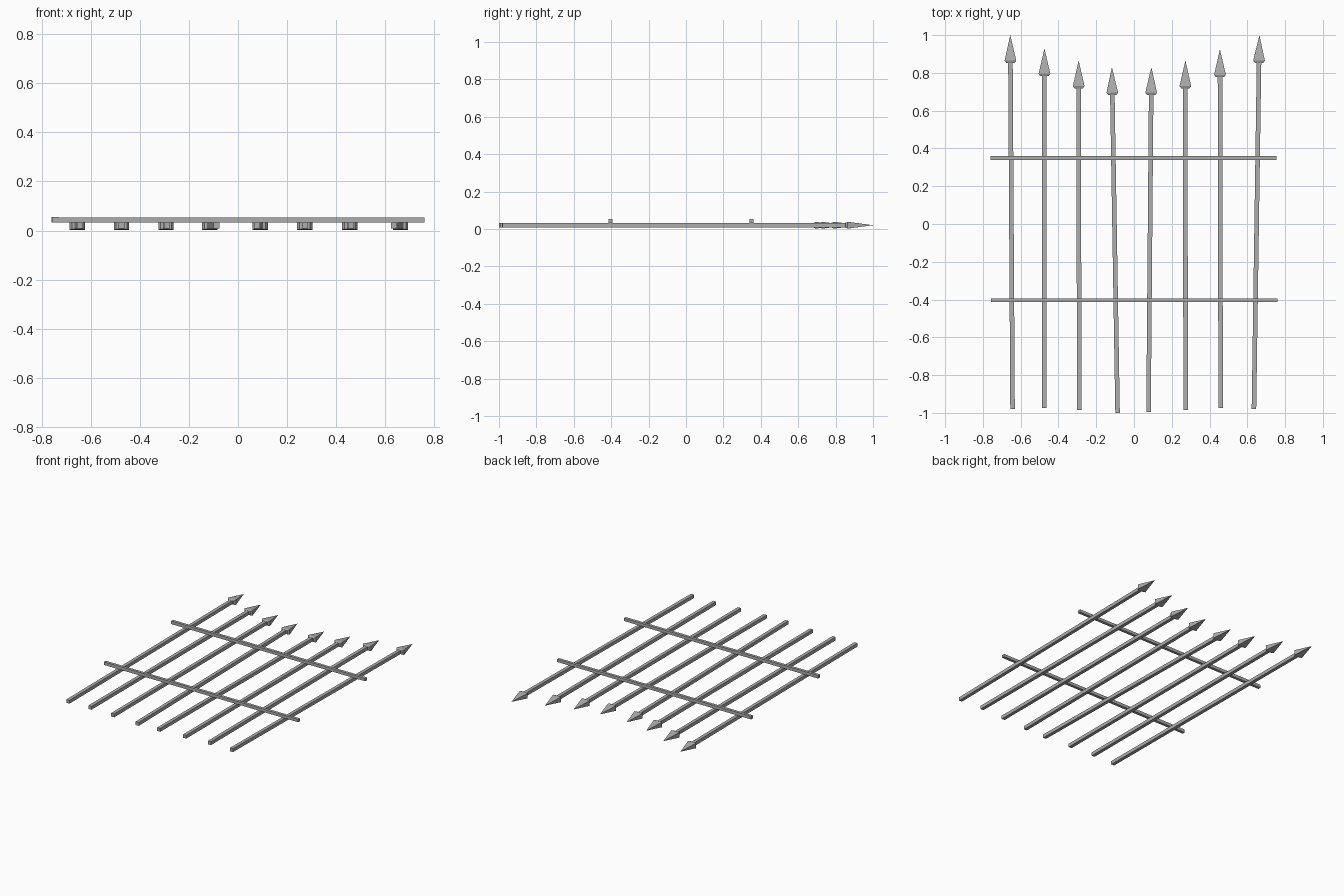
import bpy
import bmesh
from mathutils import Vector

cube = bpy.data.objects.get("Cube")
if cube:
    bpy.data.objects.remove(cube, do_unlink=True)

iron = bpy.data.materials.new("grey_iron")
iron.use_nodes = True
iron.diffuse_color = (0.42, 0.42, 0.42, 1)
iron.node_tree.nodes["Principled BSDF"].inputs["Base Color"].default_value = (0.42, 0.42, 0.42, 1)


def loft(name, sections):
    """Skin rectangles (centre, across vector, height); a zero size ends in a point."""
    bm = bmesh.new()
    rings = []
    for centre, across, height in sections:
        up = Vector((0, 0, height / 2))
        half = across / 2
        rings.append([bm.verts.new(centre + a * half + b * up)
                      for a, b in ((-1, -1), (1, -1), (1, 1), (-1, 1))])
    for low, high in zip(rings, rings[1:]):
        for i in range(4):
            j = (i + 1) % 4
            bm.faces.new((low[i], low[j], high[j], high[i]))
    bm.faces.new(rings[0][::-1])
    bm.faces.new(rings[-1])
    bmesh.ops.remove_doubles(bm, verts=bm.verts, dist=0.0001)
    bmesh.ops.recalc_face_normals(bm, faces=bm.faces)
    mesh = bpy.data.meshes.new(name)
    bm.to_mesh(mesh)
    bm.free()
    mesh.materials.append(iron)
    obj = bpy.data.objects.new(name, mesh)
    bpy.context.collection.objects.link(obj)


BAR_Z = 0.02
# Slightly crooked bars: foot x, foot y, tip x, tip y
bars = [
    (-0.643, -0.98, -0.655, 1.0),
    (-0.475, -0.975, -0.474, 0.93),
    (-0.29, -0.985, -0.293, 0.865),
    (-0.087, -1.0, -0.117, 0.83),
    (0.077, -0.995, 0.092, 0.83),
    (0.273, -0.985, 0.272, 0.865),
    (0.459, -0.975, 0.455, 0.925),
    (0.635, -0.98, 0.664, 1.0),
]
for n, (fx, fy, tx, ty) in enumerate(bars, 1):
    foot, tip = Vector((fx, fy, BAR_Z)), Vector((tx, ty, BAR_Z))
    along = (tip - foot).normalized()
    across = Vector((along.y, -along.x, 0))
    neck = tip - along * 0.147
    # Square shaft
    loft(f"bar_{n}", [(foot, across * 0.024, 0.024), (neck, across * 0.024, 0.024)])
    # Flattened spear point with a short shoulder
    loft(f"spear_point_{n}", [
        (neck, across * 0.044, 0.026),
        (tip - along * 0.135, across * 0.062, 0.036),
        (tip, across * 0, 0),
    ])

# Cross rails resting on the bars
for name, y, left, right in (("upper_rail", 0.35, -0.76, 0.755),
                             ("lower_rail", -0.404, -0.757, 0.76)):
    loft(name, [(Vector((left, y, 0.043)), Vector((0, 0.02, 0)), 0.022),
                (Vector((right, y, 0.043)), Vector((0, 0.02, 0)), 0.02)])
